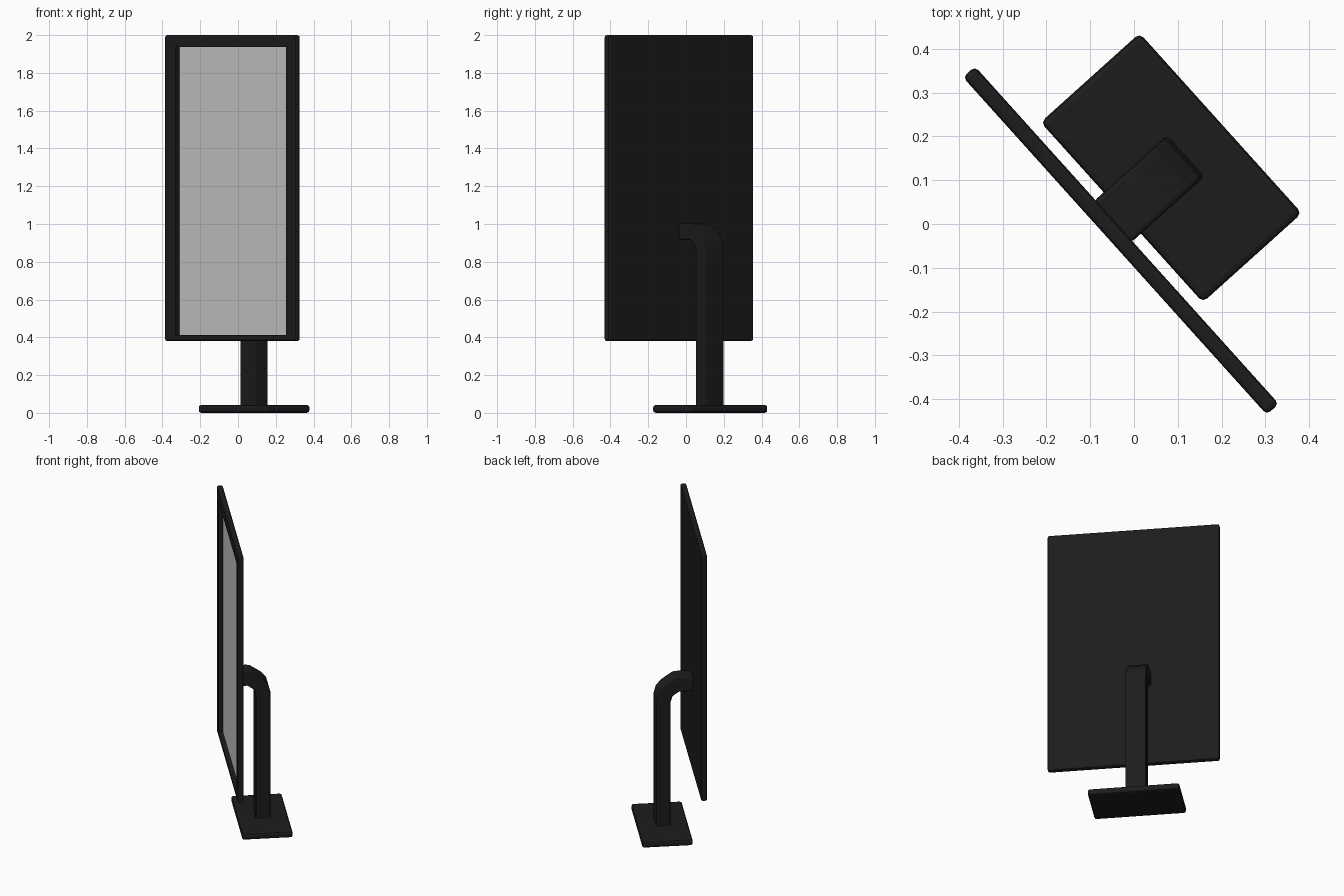
import bpy, bmesh
from math import radians
from mathutils import Vector

if "Cube" in bpy.data.objects:
    bpy.data.objects.remove(bpy.data.objects["Cube"])

# The whole monitor is built facing -y, then turned about z
TURN = radians(-48)

black = bpy.data.materials.new("black_plastic")
black.diffuse_color = (0.012, 0.012, 0.012, 1)
black.use_nodes = True
black.node_tree.nodes["Principled BSDF"].inputs["Base Color"].default_value = black.diffuse_color


def finish(name, bm, mat=None):
    bmesh.ops.recalc_face_normals(bm, faces=bm.faces)
    me = bpy.data.meshes.new(name)
    bm.to_mesh(me)
    bm.free()
    ob = bpy.data.objects.new(name, me)
    bpy.context.collection.objects.link(ob)
    ob.rotation_euler.z = TURN
    if mat:
        me.materials.append(mat)
    return ob


def bevelled_box(lo, hi, width, segments=2):
    bm = bmesh.new()
    bmesh.ops.create_cube(bm, size=1)
    lo, hi = Vector(lo), Vector(hi)
    for v in bm.verts:
        v.co = Vector((lo[i] + (v.co[i] + 0.5) * (hi[i] - lo[i]) for i in range(3)))
    bmesh.ops.bevel(bm, geom=bm.edges[:], offset=width, segments=segments,
                    profile=0.5, affect='EDGES')
    return bm


# Panel housing with a recessed window in the front
WX, WZ = (-0.42, 0.455), (0.412, 1.936)
FRONT, DEPTH = -0.066, 0.028
bm = bevelled_box((-0.510, FRONT, 0.38), (0.526, -0.029, 2.0), 0.011)
bm.faces.ensure_lookup_table()
front = max((f for f in bm.faces if f.normal.y < -0.99), key=lambda f: f.calc_area())
bmesh.ops.inset_region(bm, faces=[front], thickness=0.02)
for v in front.verts:
    v.co.x = WX[v.co.x > 0]
    v.co.z = WZ[v.co.z > 1.2]
bottom = bmesh.ops.extrude_discrete_faces(bm, faces=[front])["faces"][0]
for v in bottom.verts:
    v.co.y += DEPTH
finish("screen_housing", bm, black)

# Display surface at the bottom of the recess
bm = bmesh.new()
y = FRONT + DEPTH - 0.001
bm.faces.new([bm.verts.new(p) for p in
              [(WX[0], y, WZ[0]), (WX[1], y, WZ[0]), (WX[1], y, WZ[1]), (WX[0], y, WZ[1])]])
display = finish("display", bm)

# Stand: bent side profile (y, z) extruded across its width
profile = [(0.104, 0.03), (0.192, 0.03), (0.192, 0.87), (0.180, 0.915), (0.150, 0.952),
           (0.082, 0.999), (0.060, 1.003), (-0.035, 1.003), (-0.035, 0.915),
           (0.055, 0.915), (0.092, 0.888), (0.104, 0.85)]
bm = bmesh.new()
face = bm.faces.new([bm.verts.new((-0.100, p[0], p[1])) for p in profile])
ext = bmesh.ops.extrude_face_region(bm, geom=[face])["geom"]
bmesh.ops.translate(bm, vec=(0.127, 0, 0),
                    verts=[g for g in ext if isinstance(g, bmesh.types.BMVert)])
rims = [e for e in bm.edges if abs(e.verts[0].co.x - e.verts[1].co.x) < 1e-4]
bmesh.ops.bevel(bm, geom=rims, offset=0.01, segments=2, profile=0.5, affect='EDGES')
finish("stand", bm, black)

# Foot plate
bm = bevelled_box((-0.315, -0.003, 0.0), (0.238, 0.301, 0.042), 0.013)
finish("foot_plate", bm, black)
